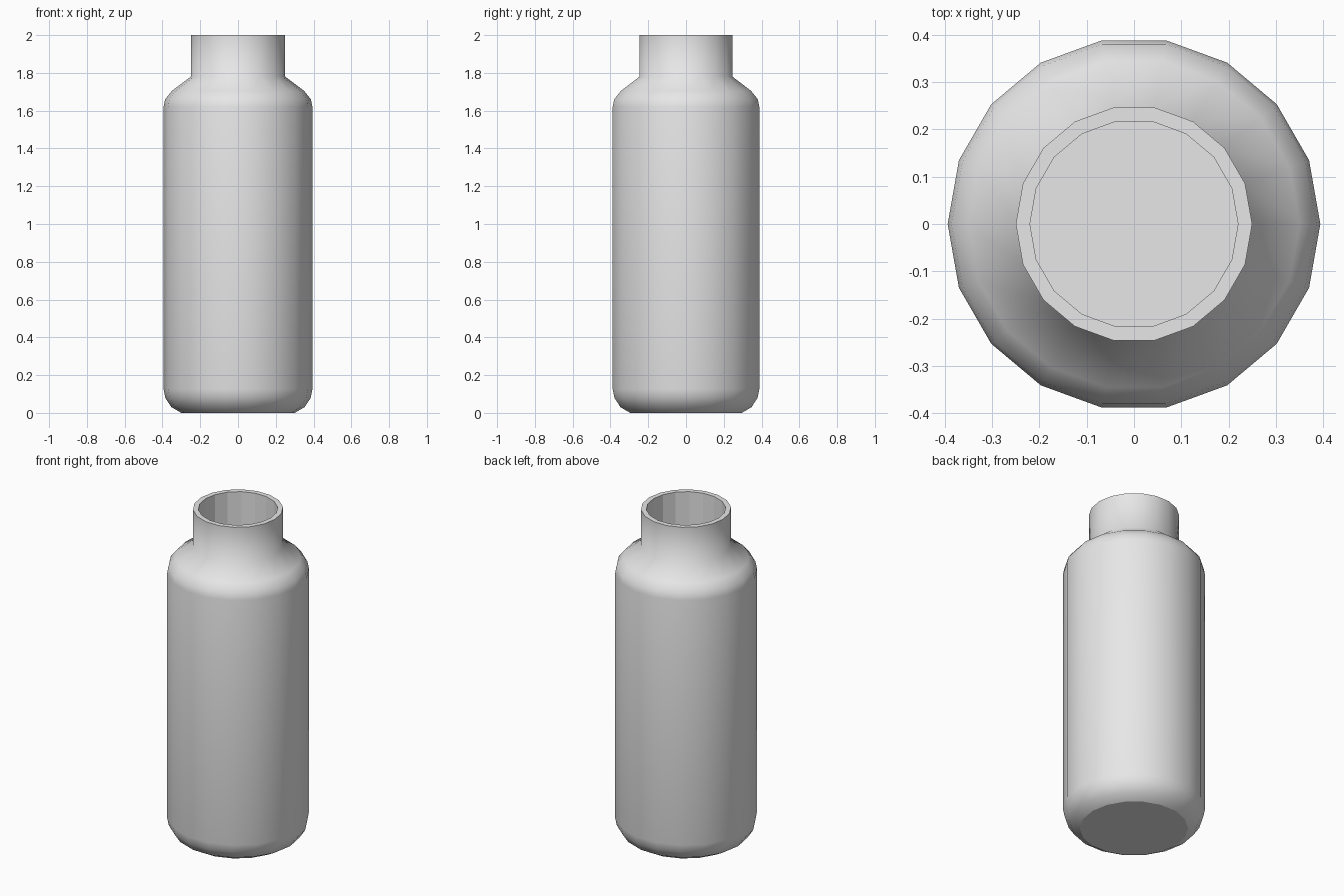
import bpy, bmesh
from math import cos, sin, tau

cube = bpy.data.objects.get("Cube")
if cube:
    bpy.data.objects.remove(cube)

SIDES = 18

# Plain grey finish
grey = bpy.data.materials.new("light_grey")
grey.use_nodes = True
colour = (0.8, 0.8, 0.8, 1)
grey.diffuse_color = colour
grey.node_tree.nodes["Principled BSDF"].inputs["Base Color"].default_value = colour

# Outer wall from base to lip, as (radius, height)
outer = [(0.30, 0), (0.352, 0.03), (0.385, 0.08), (0.394, 0.125),
         (0.394, 1.62), (0.386, 1.66), (0.35, 1.705), (0.25, 1.78), (0.25, 2)]
# Lip and straight bore
inner = [(0.22, 2), (0.22, 0.12)]

bm = bmesh.new()


def ring(radius, z):
    return [bm.verts.new((radius * cos(tau * i / SIDES), radius * sin(tau * i / SIDES), z))
            for i in range(SIDES)]


rings = [ring(r, z) for r, z in outer + inner]
for n, (low, high) in enumerate(zip(rings, rings[1:])):
    for i in range(SIDES):
        j = (i + 1) % SIDES
        face = bm.faces.new((low[i], low[j], high[j], high[i]))
        # Outside is rounded, lip and bore stay faceted
        face.smooth = n < len(outer) - 1

# Base and bore floor
bm.faces.new(rings[0][::-1])
bm.faces.new(rings[-1])

mesh = bpy.data.meshes.new("bottle")
bm.to_mesh(mesh)
bm.free()
mesh.materials.append(grey)
bottle = bpy.data.objects.new("bottle", mesh)
bpy.context.collection.objects.link(bottle)
